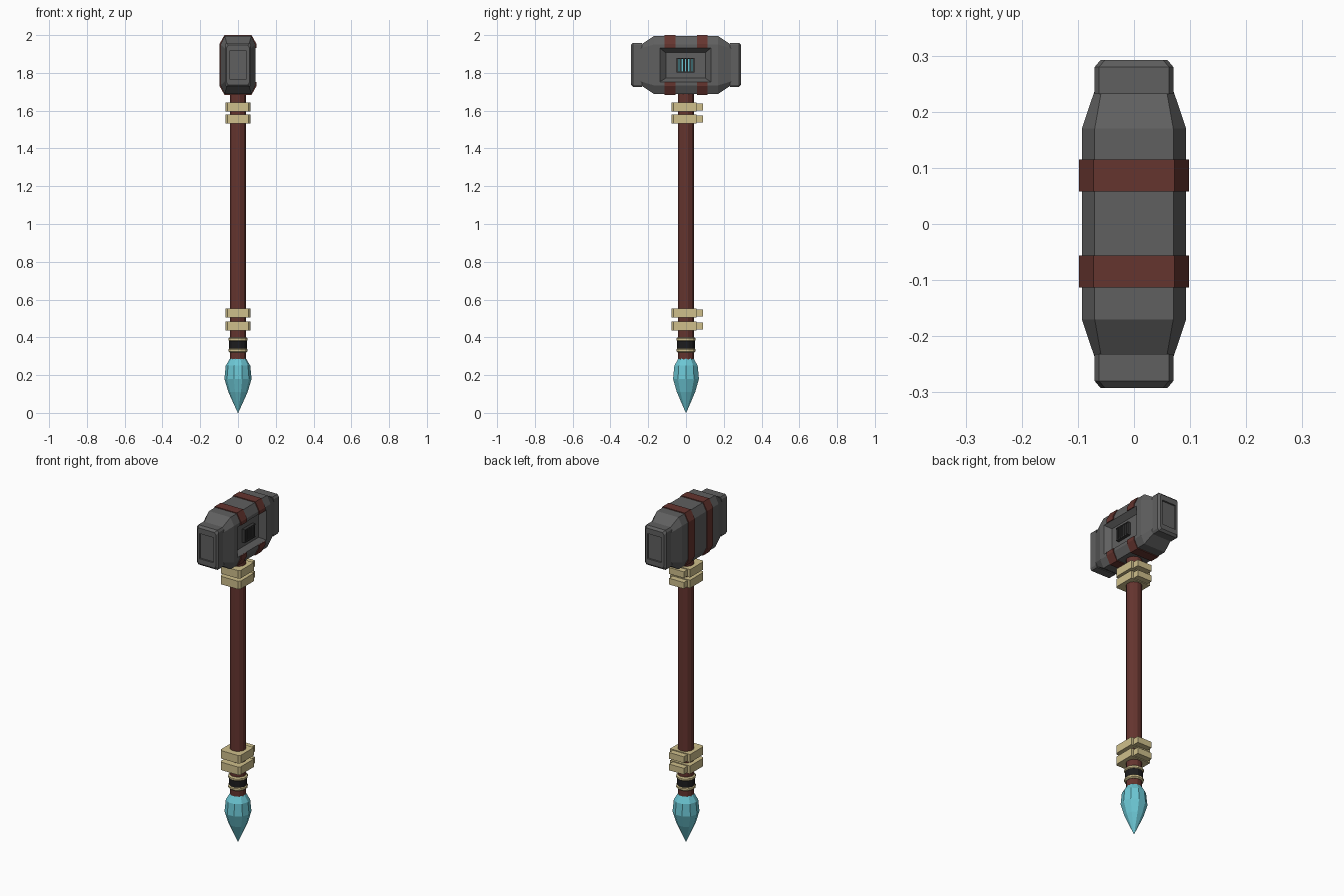
import bpy, bmesh, math

cube = bpy.data.objects.get("Cube")
if cube:
    bpy.data.objects.remove(cube, do_unlink=True)


def material(name, rgb):
    m = bpy.data.materials.new(name)
    m.use_nodes = True
    m.diffuse_color = (*rgb, 1)
    m.node_tree.nodes["Principled BSDF"].inputs["Base Color"].default_value = (*rgb, 1)
    return m


STONE = material("stone grey", (0.115, 0.115, 0.115))
DARK = material("dark grey", (0.04, 0.04, 0.04))
LEATHER = material("red brown leather", (0.13, 0.035, 0.028))
BONE = material("pale bone", (0.62, 0.52, 0.26))
BLACK = material("black wrap", (0.012, 0.012, 0.013))
CRYSTAL = material("cyan crystal", (0.15, 0.57, 0.66))


def loft(name, rings, mat):
    """Skin a list of equal-length point rings and close both ends."""
    bm = bmesh.new()
    loops = [[bm.verts.new(p) for p in ring] for ring in rings]
    n = len(loops[0])
    for a, b in zip(loops, loops[1:]):
        for i in range(n):
            j = (i + 1) % n
            bm.faces.new((a[i], a[j], b[j], b[i]))
    bm.faces.new(loops[0])
    bm.faces.new(loops[-1])
    bmesh.ops.remove_doubles(bm, verts=bm.verts, dist=0.0001)
    bmesh.ops.recalc_face_normals(bm, faces=bm.faces)
    mesh = bpy.data.meshes.new(name)
    bm.to_mesh(mesh)
    bm.free()
    mesh.materials.append(mat)
    obj = bpy.data.objects.new(name, mesh)
    bpy.context.collection.objects.link(obj)
    return obj


def box(name, x, y, z, mat):
    return loft(name, [[(x[0], y[0], h), (x[1], y[0], h), (x[1], y[1], h), (x[0], y[1], h)]
                       for h in z], mat)


def lathe(name, profile, sides, mat, turn=0.5):
    rings = [[(r * math.cos(math.tau * (i + turn) / sides),
               r * math.sin(math.tau * (i + turn) / sides), z) for i in range(sides)]
             for r, z in profile]
    return loft(name, rings, mat)


MID = 1.842  # height of the head centre


def octagon(y, hx, hz, cx, cz):
    """Chamfered rectangle across the head at depth y."""
    quarter = [(hx, hz - cz), (hx - cx, hz)]
    pts = quarter + [(-x, z) for x, z in reversed(quarter)]
    pts += [(-x, -z) for x, z in pts]
    return [(x, y, MID + z) for x, z in pts]


def cut(target, cutter):
    mod = target.modifiers.new("cut", 'BOOLEAN')
    mod.operation = 'DIFFERENCE'
    mod.solver = 'EXACT'
    mod.object = cutter
    cutter.hide_render = True
    bpy.context.view_layer.objects.active = target
    bpy.ops.object.modifier_apply(modifier=mod.name)
    bpy.data.objects.remove(cutter, do_unlink=True)


def side_rect(x, y, z):
    return [(x, y[0], z[0]), (x, y[1], z[0]), (x, y[1], z[1]), (x, y[0], z[1])]


# Stone hammer head with a sloped recess on one side
head = loft("hammer_head", [octagon(-0.238, 0.07, 0.108, 0.012, 0.02),
                            octagon(-0.17, 0.093, 0.153, 0.023, 0.045),
                            octagon(0.17, 0.093, 0.153, 0.023, 0.045),
                            octagon(0.238, 0.07, 0.108, 0.012, 0.02)], STONE)
cut(head, loft("recess_cutter", [side_rect(0.063, (-0.107, 0.102), (1.772, 1.907)),
                                 side_rect(0.094, (-0.14, 0.132), (1.752, 1.932))], STONE))

# Striking faces, each with a sunken panel
for side, end in ((-1, "front"), (1, "back")):
    cap = loft(end + "_striking_block", [octagon(side * 0.232, 0.07, 0.117, 0.008, 0.012),
                                         octagon(side * 0.28, 0.07, 0.117, 0.008, 0.012),
                                         octagon(side * 0.292, 0.06, 0.105, 0.008, 0.012)], STONE)
    ys = sorted((side * 0.282, side * 0.3))
    cut(cap, box("panel_cutter", (-0.046, 0.046), ys, (MID - 0.075, MID + 0.073), STONE))

# Leather straps: wrap the head, open where the recess is
for y0, y1, label in ((-0.113, -0.056, "front"), (0.058, 0.115, "back")):
    strap = loft(label + "_strap", [octagon(y, 0.098, 0.158, 0.026, 0.047) for y in (y0, y1)], LEATHER)
    cut(strap, box("strap_gap", (0.05, 0.12), (-0.2, 0.2), (1.752, 1.932), LEATHER))
    cut(strap, loft("strap_core", [octagon(y, 0.092, 0.152, 0.023, 0.045) for y in (-0.2, 0.2)], LEATHER))

# Glowing grille in the recess
box("grille_glow", (0.06, 0.066), (-0.046, 0.04), (1.805, 1.873), CRYSTAL)
for i in range(6):
    y = -0.046 + i * 0.0172
    box("grille_bar", (0.06, 0.08), (y - 0.005, y + 0.005), (1.803, 1.875), DARK)
for z in (1.801, 1.873):
    box("grille_rail", (0.06, 0.082), (-0.051, 0.045), (z, z + 0.006), DARK)

# Shaft
lathe("shaft", [(0.0435, 0.27), (0.0435, 1.7)], 12, LEATHER)

# Paired collars with a thinner rear tab
plan = [(0.055, -0.078), (0.065, -0.066), (0.065, 0.055)]
plan += [(-x, y) for x, y in reversed(plan)]
for name, z in (("lower", 0.437), ("lower", 0.505), ("upper", 1.532), ("upper", 1.595)):
    loft(name + "_collar", [[(x, y, h) for x, y in plan] for h in (z, z + 0.047)], BONE)
    box(name + "_collar_tab", (-0.048, 0.048), (0.05, 0.089), (z + 0.005, z + 0.042), BONE)

# Grip rings and black wrap
for z in (0.32, 0.378):
    lathe("grip_ring", [(0.046, z), (0.053, z + 0.006), (0.053, z + 0.016), (0.046, z + 0.022)], 12, BONE)
lathe("grip_wrap", [(0.048, 0.34), (0.048, 0.38)], 12, BLACK)

# Crystal pommel
lathe("crystal_pommel", [(0.001, 0.0), (0.024, 0.05), (0.051, 0.11), (0.072, 0.18),
                         (0.065, 0.25), (0.043, 0.287)], 10, CRYSTAL, 0)
